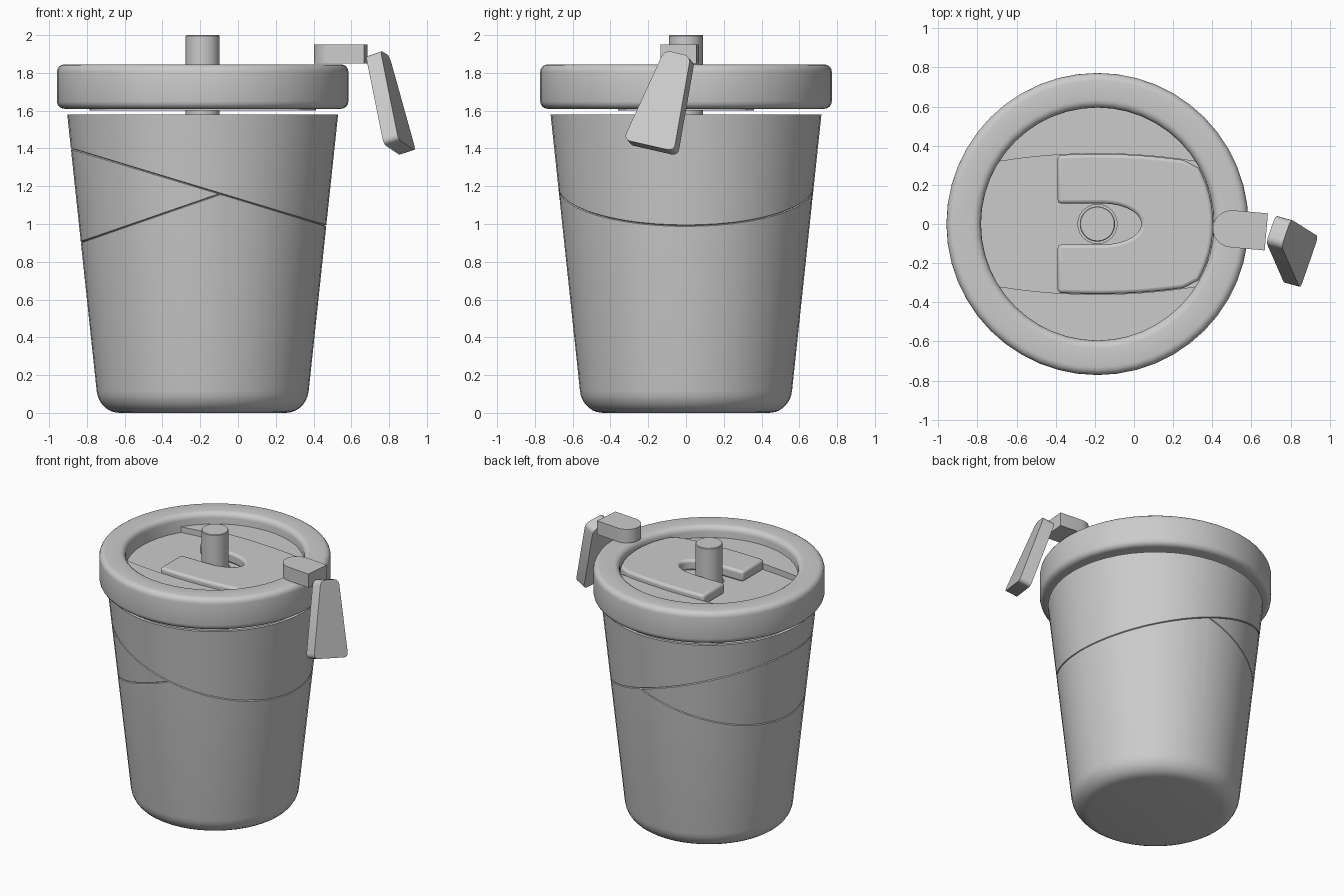
import bpy, bmesh
from math import sin, cos, pi, radians
from mathutils import Vector, Matrix

if "Cube" in bpy.data.objects:
    bpy.data.objects.remove(bpy.data.objects["Cube"])

CX = -0.187          # cup axis
SEG = 48


def finish(name, bm, bevel=0.0, axis=CX):
    bmesh.ops.recalc_face_normals(bm, faces=bm.faces)
    me = bpy.data.meshes.new(name)
    bm.to_mesh(me)
    bm.free()
    ob = bpy.data.objects.new(name, me)
    bpy.context.collection.objects.link(ob)
    ob.location.x = axis
    bpy.ops.object.select_all(action='DESELECT')
    ob.select_set(True)
    bpy.context.view_layer.objects.active = ob
    bpy.ops.object.shade_smooth_by_angle(angle=radians(32))
    if bevel:
        m = ob.modifiers.new("round", 'BEVEL')
        m.width, m.segments, m.limit_method = bevel, 3, 'ANGLE'
        m.angle_limit = radians(40)
    return ob


def arc(cx, cy, rx, ry, a0, a1, n):
    return [(cx + rx * cos(radians(a0 + (a1 - a0) * i / n)),
             cy + ry * sin(radians(a0 + (a1 - a0) * i / n))) for i in range(n + 1)]


def lathe(profile, closed):
    """Revolve (radius, z) points; open profiles get flat caps."""
    bm = bmesh.new()
    rings = [[bm.verts.new((r * cos(2 * pi * i / SEG), r * sin(2 * pi * i / SEG), z))
              for i in range(SEG)] for r, z in profile]
    pairs = list(zip(rings, rings[1:] + rings[:1])) if closed else list(zip(rings, rings[1:]))
    for a, b in pairs:
        for i in range(SEG):
            j = (i + 1) % SEG
            bm.faces.new((a[i], a[j], b[j], b[i]))
    if not closed:
        bm.faces.new(rings[0])
        bm.faces.new(rings[-1])
    bmesh.ops.recalc_face_normals(bm, faces=bm.faces)
    return bm


def slab(outline, z0, z1):
    bm = bmesh.new()
    f = bm.faces.new([bm.verts.new((x, y, z0)) for x, y in outline])
    ext = bmesh.ops.extrude_face_region(bm, geom=[f])
    for v in ext['geom']:
        if isinstance(v, bmesh.types.BMVert):
            v.co.z = z1
    return bm


# Cup: hollow tapered body with a rounded foot
cup = lathe([(0.44, 0)] + arc(0.44, 0.13, 0.122, 0.13, -75, -5, 6) + [(0.717, 1.58),
            (0.695, 1.58), (0.54, 0.12), (0.44, 0.04)], False)


def groove(bm, z_at_0, slope, keep):
    """Cut a thin tilted seam into the outer wall (world z = z_at_0 + slope * x)."""
    no = Vector((-slope, 0, 1)).normalized()
    co = Vector((-CX, 0, z_at_0))
    h = 0.004

    def outer():
        fs = [f for f in bm.faces
              if f.normal.xy.dot(f.calc_center_median().xy.normalized()) > 0.5
              and keep(f.calc_center_median())]
        return list({e for f in fs for e in f.verts}) + list({e for f in fs for e in f.edges}) + fs
    for off in (-h, h, 0):
        bmesh.ops.bisect_plane(bm, geom=outer(), dist=1e-5, plane_co=co + no * off, plane_no=no)
        bm.normal_update()
    for v in {v for v in outer() if isinstance(v, bmesh.types.BMVert)}:
        if abs((v.co - co).dot(no)) < 1e-4:
            v.co.xy *= 1 - 0.009 / v.co.xy.length
    bm.normal_update()


# Wrap seams: one all round, one on the left meeting it
groove(cup, 1.132, -0.3015, lambda c: True)
groove(cup, 1.191, 0.3446, lambda c: c.z < 1.132 - 0.3015 * (c.x + CX) - 0.0045)
finish("cup_body", cup)

# Lid rim ring
ring = (arc(0.732, 1.65, 0.04, 0.04, -90, 0, 4) + arc(0.732, 1.805, 0.04, 0.04, 0, 90, 4)
        + arc(0.635, 1.805, 0.04, 0.04, 90, 180, 4) + [(0.595, 1.61)])
finish("lid_rim", lathe(ring, True))


# Lid floor: two raised sides and a lower channel tray with barrel-shaped edges
def barrel(u0, u1, n, s=1, gap=0.0):
    us = [u0 + (u1 - u0) * i / n for i in range(n + 1)]
    return [(u, s * (0.36 - gap - 0.16 * u * u)) for u in us]


R = 0.6
for side, s in (("back", 1), ("front", -1)):
    edge = [(x, s * y) for x, y in arc(0, 0, R, R, 33, 147, 16)]
    finish("lid_floor_" + side, slab(barrel(-0.5, 0.5, 12, s) + edge, 1.615, 1.762))

tray = finish("lid_channel_tray", slab(
    barrel(-0.5, 0.5, 12) + arc(0, 0, R, R, 31, -31, 10)
    + barrel(0.5, -0.5, 12, -1) + arc(0, 0, R, R, 211, 149, 10), 1.60, 1.72))
hole = finish("straw_hole_cutter", slab(arc(0, 0, 0.1, 0.1, 0, 352.5, 47), 1.5, 1.85))
hole.hide_render = True
hole.hide_set(True)
cut = tray.modifiers.new("straw_hole", 'BOOLEAN')
cut.operation, cut.object = 'DIFFERENCE', hole

# Sliding closure with a slot for the straw
finish("lid_slider", slab(
    barrel(-0.203, 0.44, 10, 1, 0.002) + arc(0, 0, 0.592, 0.592, 29, -29, 12)
    + barrel(0.44, -0.203, 10, -1, 0.002) + [(-0.203, -0.105)]
    + arc(0.025, 0, 0.2, 0.105, -90, 90, 14) + [(-0.203, 0.105)], 1.722, 1.80), 0.018)

# Straw
finish("straw", lathe([(0.09, 0.12), (0.09, 1.995), (0.086, 2.0)], False))

# Strap clip: D-shaped block resting on the rim
clip = slab(arc(0, 0, 0.1, 0.095, 90, 270, 14) + [(0.175, -0.095), (0.175, 0.095)], 1.85, 1.95)
bmesh.ops.transform(clip, matrix=Matrix.Translation((0.502, -0.025, 0))
                    @ Matrix.Rotation(radians(-5), 4, 'Z'), verts=clip.verts)
finish("strap_clip", clip, axis=0)

# Strap tag: tilted tapering slab with rounded corners
tag = slab([(0, -0.075), (0, 0.075), (0.525, 0.145), (0.525, -0.145)], -0.085, 0)
upright = [e for e in tag.edges if abs(e.verts[0].co.z - e.verts[1].co.z) > 0.01]
bmesh.ops.bevel(tag, geom=upright, offset=0.035, segments=4, profile=0.5, affect='EDGES')
n = Vector((0.92, -0.25, 0.30)).normalized()
d = Vector((0.13, -0.155, -0.48))
d = (d - n * d.dot(n)).normalized()
frame = Matrix((d, n.cross(d), n)).transposed().to_4x4()
bmesh.ops.transform(tag, matrix=Matrix.Translation((0.778, -0.045, 1.905)) @ frame, verts=tag.verts)
finish("strap_tag", tag, axis=0)
